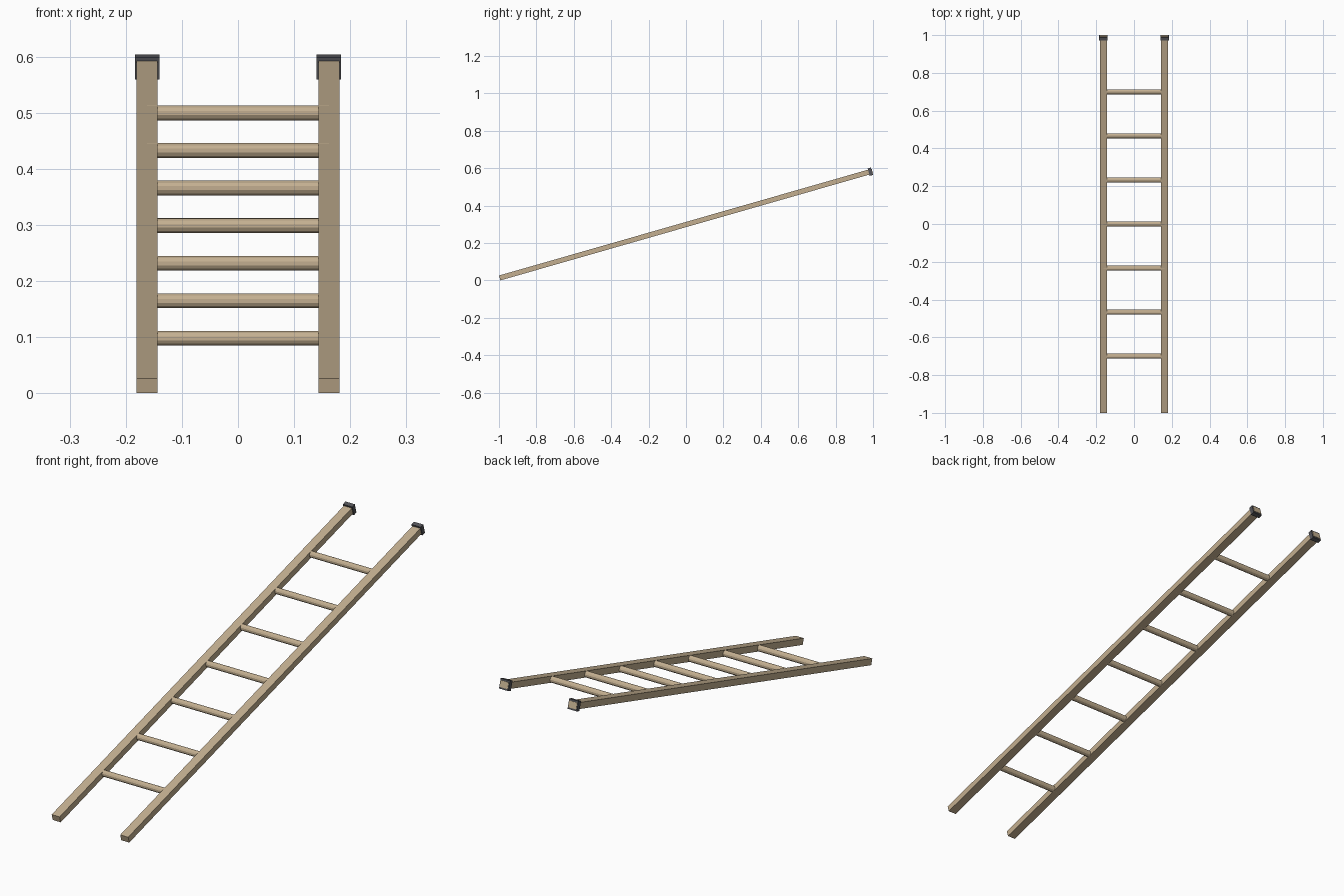
import bpy, bmesh
from math import radians, cos, pi
from mathutils import Matrix, Vector

if "Cube" in bpy.data.objects:
    bpy.data.objects.remove(bpy.data.objects["Cube"])

TILT = radians(16)
HALF = 0.996 / cos(TILT)          # half the rail length
RAIL_X, RAIL_W, RAIL_T = 0.162, 0.0375, 0.027
FRAME = Matrix.Translation((0, 0, 0.2986)) @ Matrix.Rotation(TILT, 4, 'X')


def material(name, colour):
    m = bpy.data.materials.new(name)
    m.diffuse_color = (*colour, 1)
    m.use_nodes = True
    m.node_tree.nodes["Principled BSDF"].inputs["Base Color"].default_value = m.diffuse_color
    return m


wood = material("wood", (0.55, 0.43, 0.28))
dark = material("dark_metal", (0.09, 0.09, 0.10))


def finish(name, bm, mat, loc):
    mesh = bpy.data.meshes.new(name)
    bm.to_mesh(mesh)
    bm.free()
    mesh.materials.append(mat)
    ob = bpy.data.objects.new(name, mesh)
    ob.matrix_world = FRAME @ Matrix.Translation(loc)
    bpy.context.collection.objects.link(ob)
    return ob


def add_box(bm, size, centre=(0, 0, 0)):
    bmesh.ops.create_cube(bm, size=1, matrix=Matrix.Translation(centre) @ Matrix.Diagonal((*size, 1)))


# Side rails with a metal band around each top end
CAP_W, CAP_T, CAP_L = 0.044, 0.041, 0.018
for side, x in (("left", -RAIL_X), ("right", RAIL_X)):
    bm = bmesh.new()
    add_box(bm, (RAIL_W, 2 * HALF, RAIL_T))
    finish(side + "_rail", bm, wood, (x, 0, 0))

    bm = bmesh.new()
    rings = []
    for w, t in ((CAP_W, CAP_T), (RAIL_W, RAIL_T)):
        for y in (-CAP_L / 2, CAP_L / 2):
            rings.append([bm.verts.new((sx * w / 2, y, sz * t / 2))
                          for sx, sz in ((-1, -1), (1, -1), (1, 1), (-1, 1))])
    of, ob, nf, nb = rings
    for a, b in ((of, ob), (ob, nb), (nb, nf), (nf, of)):
        for i in range(4):
            j = (i + 1) % 4
            bm.faces.new((a[i], a[j], b[j], b[i]))
    bmesh.ops.recalc_face_normals(bm, faces=bm.faces)
    finish(side + "_end_band", bm, dark, (x, HALF - 0.002 - CAP_L / 2, 0))

# Seven faceted rungs
for i in range(7):
    bm = bmesh.new()
    bmesh.ops.create_cone(bm, cap_ends=True, segments=12, radius1=0.0136, radius2=0.0136,
                          depth=2 * RAIL_X, matrix=Matrix.Rotation(pi / 2, 4, 'Y'))
    finish(f"rung_{i + 1}", bm, wood, (0, (i - 3) * 0.2333 / cos(TILT), 0))
